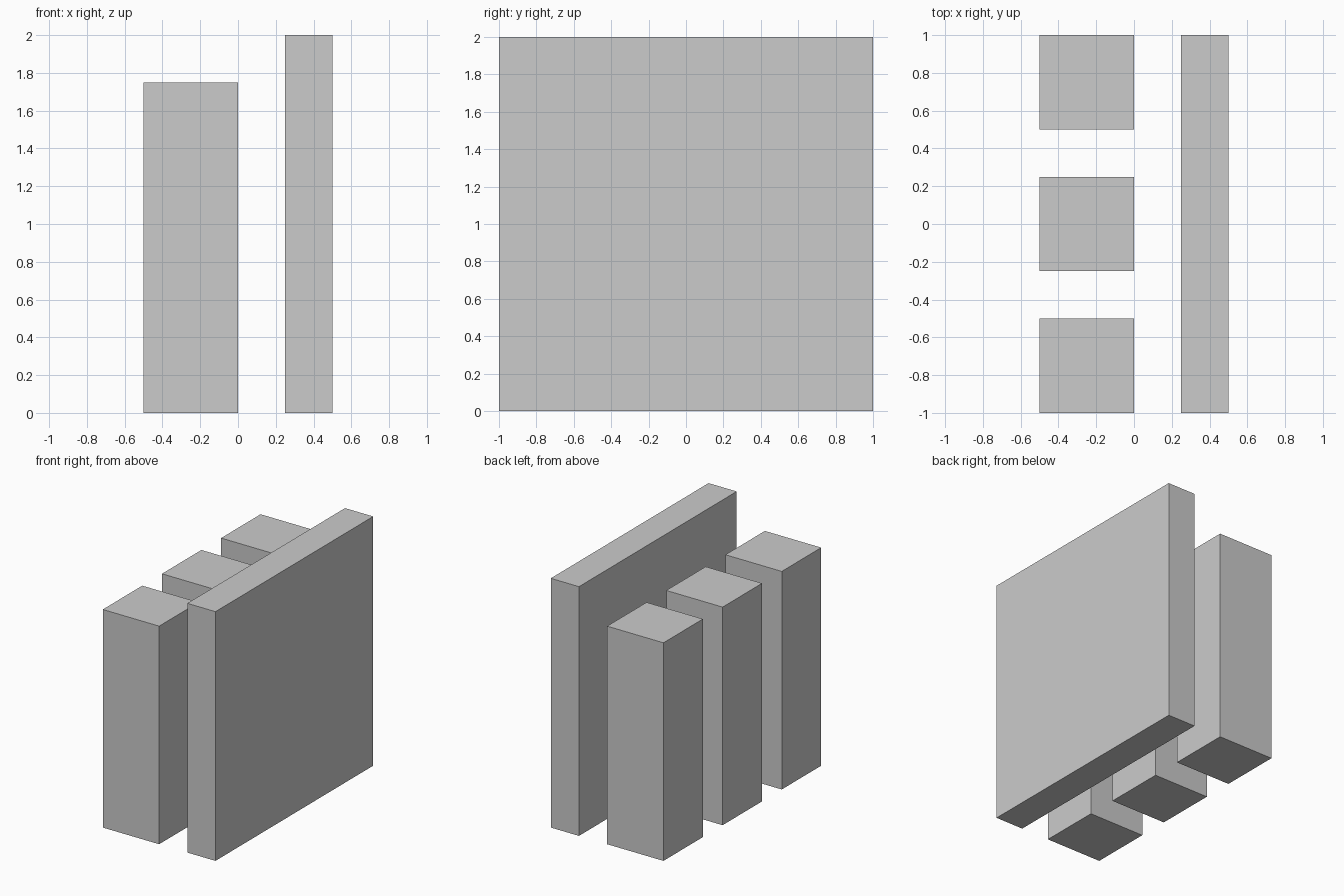
import bpy

if "Cube" in bpy.data.objects:
    bpy.data.objects.remove(bpy.data.objects["Cube"])


def box(name, x, y, z):
    """Add a box spanning the given (min, max) ranges."""
    spans = (x, y, z)
    bpy.ops.mesh.primitive_cube_add(size=1, location=[(a + b) / 2 for a, b in spans])
    obj = bpy.context.object
    obj.name = name
    obj.scale = [b - a for a, b in spans]
    bpy.ops.object.transform_apply(location=False, rotation=False, scale=True)
    return obj


# Tall flat wall panel
box("wall_panel", (0.25, 0.5), (-1, 1), (0, 2))

# Row of three slightly shorter square pillars
for i, yc in enumerate((-0.75, 0, 0.75), start=1):
    box(f"pillar_{i}", (-0.5, 0), (yc - 0.25, yc + 0.25), (0, 1.75))
